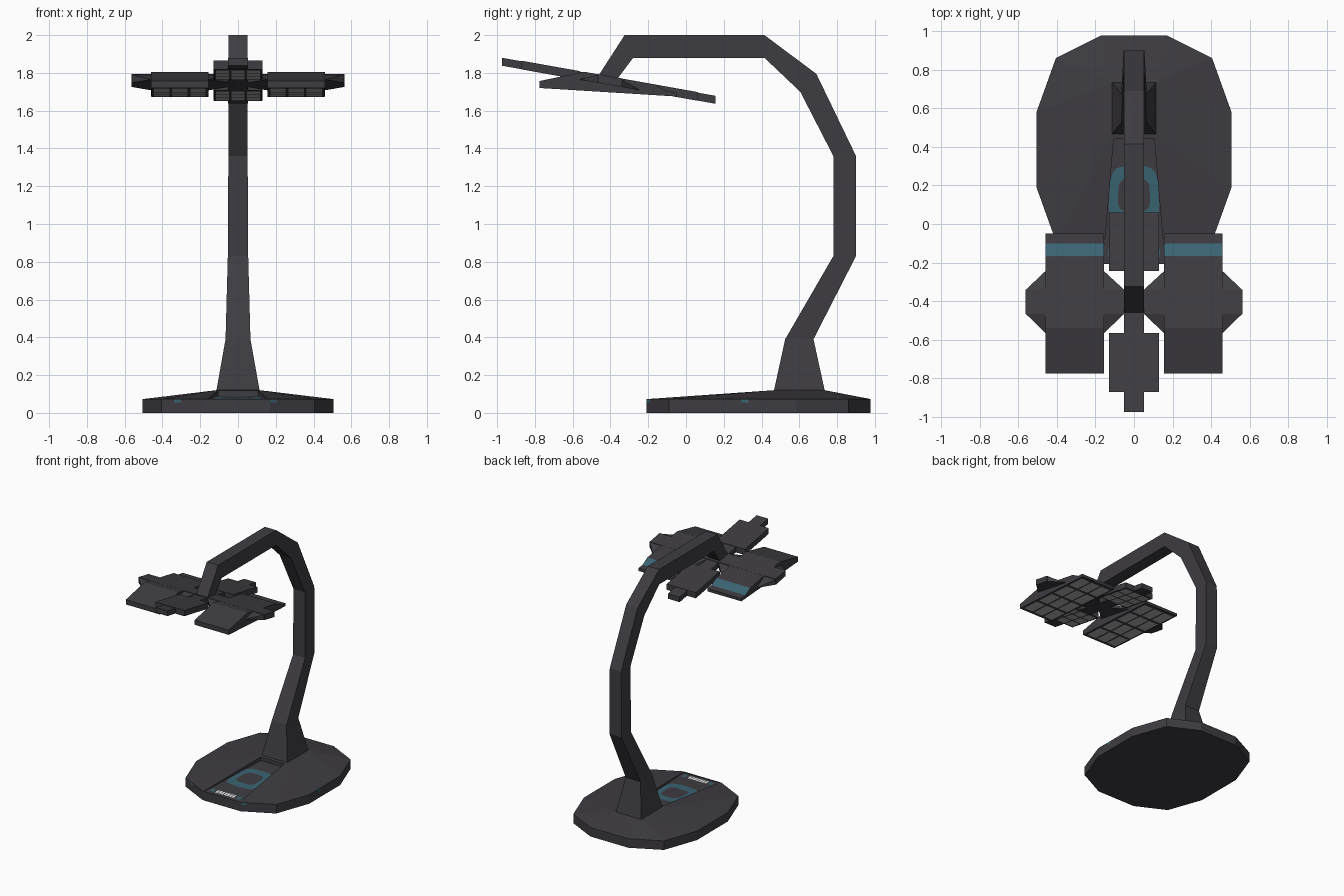
import bpy, bmesh, math

if "Cube" in bpy.data.objects:
    bpy.data.objects.remove(bpy.data.objects["Cube"])


def material(name, rgb):
    m = bpy.data.materials.new(name)
    m.diffuse_color = (*rgb, 1)
    m.use_nodes = True
    m.node_tree.nodes["Principled BSDF"].inputs["Base Color"].default_value = m.diffuse_color
    return m


CHARCOAL = material("charcoal", (0.048, 0.045, 0.053))
TEAL = material("teal", (0.042, 0.125, 0.165))
WHITE = material("white", (0.8, 0.8, 0.8))
LED = material("led_grey", (0.45, 0.45, 0.45))


def finish(bm, name, *mats, recalc=True):
    if recalc:
        bmesh.ops.recalc_face_normals(bm, faces=bm.faces)
    me = bpy.data.meshes.new(name)
    bm.to_mesh(me)
    bm.free()
    for m in mats:
        me.materials.append(m)
    ob = bpy.data.objects.new(name, me)
    bpy.context.collection.objects.link(ob)
    return ob


def hull(name, pts, mat):
    bm = bmesh.new()
    vs = [bm.verts.new(p) for p in pts]
    bmesh.ops.convex_hull(bm, input=vs)
    bmesh.ops.dissolve_limit(bm, angle_limit=0.01, verts=bm.verts, edges=bm.edges)
    return finish(bm, name, mat)


def prism(name, x0, x1, prof, *mats):
    """Extrude a (y, z) outline from x0 to x1."""
    bm = bmesh.new()
    a = [bm.verts.new((x0, y, z)) for y, z in prof]
    b = [bm.verts.new((x1, y, z)) for y, z in prof]
    n = len(prof)
    bm.faces.new(a)
    bm.faces.new(b[::-1])
    for i in range(n):
        bm.faces.new((a[i], b[i], b[(i + 1) % n], a[(i + 1) % n]))
    return finish(bm, name, *mats)


def sheet(name, nx, ny, place, rule, mats, down=False):
    """Flat grid of faces; place(u, v) gives points, rule(centre, i, j) the colour."""
    bm = bmesh.new()
    g = [[bm.verts.new(place(i / nx, j / ny)) for j in range(ny + 1)] for i in range(nx + 1)]
    for i in range(nx):
        for j in range(ny):
            q = [g[i][j], g[i + 1][j], g[i + 1][j + 1], g[i][j + 1]]
            f = bm.faces.new(q[::-1] if down else q)
            f.material_index = rule(f.calc_center_median(), i, j)
    return finish(bm, name, *mats, recalc=False)


# Base: twelve-sided foot rising to a raised rectangle under the stem
quarter = [(0.17, 0.593), (0.405, 0.475), (0.505, 0.197)]
rim = [(sx * x, 0.385 + sy * y) for x, y in quarter for sx in (1, -1) for sy in (1, -1)]
base = hull("base",
            [(x, y, z) for x, y in rim for z in (0, 0.073)]
            + [(x, y, 0.12) for x in (-0.115, 0.115) for y in (0.465, 0.735)], CHARCOAL)


# Recessed control panel in the front of the base
def floor_z(y):
    return 0.069 + (y + 0.2) * 0.03


def half_width(y):
    return 0.16 - (y + 0.2) * 0.086


cutter = hull("panel_cutter",
              [(s * half_width(y), y, z) for s in (1, -1) for y in (-0.2, 0.44)
               for z in (floor_z(y), 0.3)], CHARCOAL)
cutter.hide_render = True
cutter.hide_viewport = True
mod = base.modifiers.new("recess", "BOOLEAN")
mod.operation = "DIFFERENCE"
mod.solver = "EXACT"
mod.object = cutter


# Painted panel face: teal ring, row of white marks, teal end marks
def panel_point(u, v):
    y = -0.199 + v * 0.638
    return ((2 * u - 1) * (half_width(y) - 0.0005), y, floor_z(y) + 0.0015)


def panel_colour(c, i, j):
    x, y = abs(c.x), c.y
    if -0.17 < y < -0.128:
        if x < 0.085:
            return 2 if (c.x + 0.085) % 0.0243 < 0.018 else 0
        return 1 if 0.1 < x < 0.135 else 0
    v = y - 0.15
    k = 1 - 0.4 * v
    outer = (x / (0.128 * k)) ** 4 + (v / 0.15) ** 4
    inner = (x / (0.082 * k)) ** 4 + (v / 0.085) ** 4
    return 1 if outer < 1 < inner else 0


sheet("control_panel", 110, 120, panel_point, panel_colour, (CHARCOAL, TEAL, WHITE))


# Small teal marks on the rim of the base
def rim_mark(name, p, q, t):
    dx, dy = q[0] - p[0], q[1] - p[1]
    n = math.hypot(dx, dy)
    cx, cy = p[0] + dx * t + dy / n * 0.001, p[1] + dy * t - dx / n * 0.001
    sheet(name, 1, 1, lambda u, v: (cx + dx / n * 0.04 * (u - 0.5), cy + dy / n * 0.04 * (u - 0.5),
                                    0.054 + 0.018 * v), lambda c, i, j: 0, (TEAL,))


rim_mark("rim_mark_left", (-0.405, -0.09), (-0.17, -0.208), 0.36)
rim_mark("rim_mark_front", (0.17, -0.208), (0.405, -0.09), 0.08)
rim_mark("rim_mark_right", (0.505, 0.188), (0.505, 0.582), 0.31)

# Stem: rectangular section swept along a bent path (half width, inner y z, outer y z)
sections = [(0.115, 0.465, 0.115, 0.735, 0.115), (0.066, 0.525, 0.39, 0.675, 0.39),
            (0.054, 0.78, 0.83, 0.90, 0.83), (0.051, 0.78, 1.36, 0.90, 1.36),
            (0.051, 0.605, 1.70, 0.69, 1.795), (0.051, 0.415, 1.88, 0.415, 2.0),
            (0.051, -0.28, 1.88, -0.325, 2.0), (0.051, -0.385, 1.74, -0.467, 1.78)]
bm = bmesh.new()
prev = None
for w, yi, zi, yo, zo in sections:
    cur = [bm.verts.new(p) for p in ((-w, yi, zi), (w, yi, zi), (w, yo, zo), (-w, yo, zo))]
    if prev:
        for i in range(4):
            bm.faces.new((prev[i], prev[(i + 1) % 4], cur[(i + 1) % 4], cur[i]))
    else:
        bm.faces.new(cur[::-1])
    prev = cur
bm.faces.new(prev)
finish(bm, "stem", CHARCOAL)

# Lamp head lies on a tilted plane
T = 0.042


def top_z(y):
    return 1.88 - 0.178 * (y + 0.975)


def slab(y0, y1, up=0.0, down=T):
    return [(y0, top_z(y0) + up), (y1, top_z(y1) + up), (y1, top_z(y1) - down), (y0, top_z(y0) - down)]


prism("head_spine", -0.052, 0.052, slab(-0.975, 0.155), CHARCOAL)
prism("head_crossbar", -0.563, 0.563, slab(-0.467, -0.34, 0.004), CHARCOAL)
ends = {"front": (-0.87, -0.565), "rear": (-0.245, 0.06)}
for name, (y0, y1) in ends.items():
    prism(name + "_lamp_panel", -0.13, 0.13, slab(y0, y1, 0.003, T + 0.001), CHARCOAL)


# Side lamp panels: bent on top, flat below, with a teal ramp near the rear edge
def under_z(y):
    return 1.72 - (y + 0.775) * 0.062


side_profile = [(-0.775, 1.757), (-0.54, 1.806), (-0.165, 1.739), (-0.102, 1.703),
                (-0.05, 1.697), (-0.05, under_z(-0.05)), (-0.775, 1.72)]
for s, name in ((-1, "left"), (1, "right")):
    ob = prism(name + "_lamp_panel", s * 0.155, s * 0.46, side_profile, CHARCOAL, TEAL)
    for f in ob.data.polygons:
        f.material_index = int(0.35 < f.normal.y < 0.8 and f.normal.z > 0)
    # Tapered gussets joining the crossbar to the panel's two sides
    for side, xa, xb in (("outer", 0.46, 0.56), ("inner", 0.155, 0.052)):
        pts = []
        for wide, narrow in ((-0.565, -0.467), (-0.245, -0.34)):
            pts += [(s * xa, wide, top_z(wide) - T), (s * xa, narrow, top_z(narrow)),
                    (s * xb, narrow, top_z(narrow)), (s * xb, narrow, top_z(narrow) - T)]
        hull(f"{name}_{side}_gusset", pts, CHARCOAL)


# Light cells under every panel: grey cells between dark bars
def lights(name, x0, x1, nx, y0, y1, ny, zf):
    def place(u, v):
        # Narrow columns and rows alternate with wide ones
        def spread(t, n):
            k = round(t * (2 * n + 1))
            return ((k + 1) // 2 * 0.15 + k // 2 * 0.85) / (n + 0.15)
        y = y0 + (y1 - y0) * spread(v, ny)
        return (x0 + (x1 - x0) * spread(u, nx), y, zf(y) - 0.002)
    sheet(name, 2 * nx + 1, 2 * ny + 1, place, lambda c, i, j: int(i % 2 and j % 2),
          (CHARCOAL, LED), down=True)


for s, name in ((-1, "left"), (1, "right")):
    xs = sorted((s * 0.157, s * 0.458))
    lights(name + "_light_cells", xs[0], xs[1], 3, -0.773, -0.052, 4, under_z)
for name, (y0, y1) in ends.items():
    lights(name + "_light_cells", -0.128, 0.128, 3, y0 + 0.002, y1 - 0.002, 3,
           lambda y: top_z(y) - T - 0.001)
